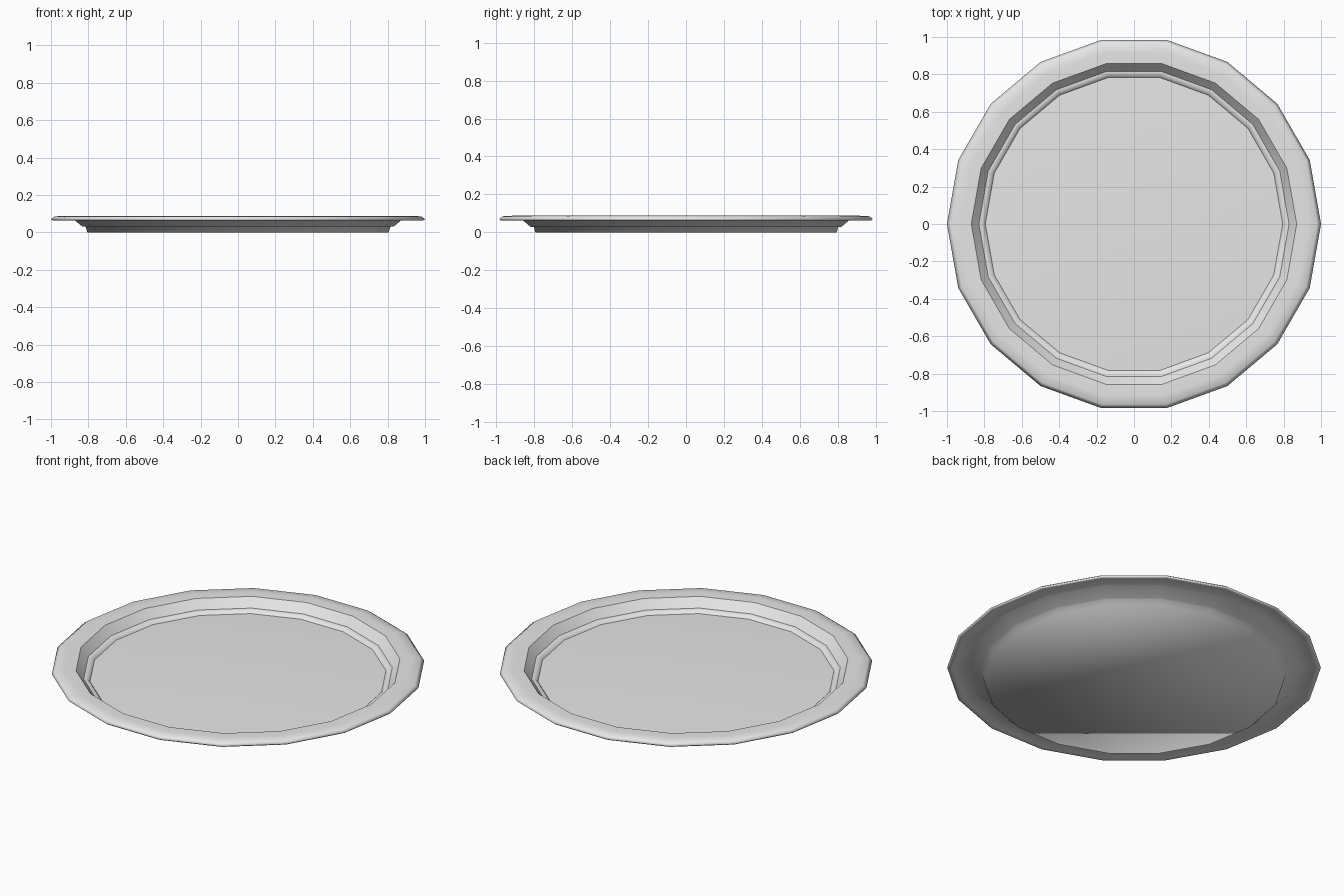
import bpy, bmesh, math

if "Cube" in bpy.data.objects:
    bpy.data.objects.remove(bpy.data.objects["Cube"])

SIDES = 18

# Plate cross-section (radius, height, sharp edge): floor, step, rim, curled lip, underside, foot
profile = [
    (0.795, 0.020, True), (0.803, 0.031, False), (0.82, 0.037, False),
    (0.829, 0.037, True), (0.87, 0.087, True),
    (0.93, 0.088, False), (0.98, 0.085, False),
    (1.0, 0.071, False), (0.99, 0.062, False),
    (0.97, 0.068, False), (0.885, 0.075, False),
    (0.832, 0.030, False), (0.815, 0.030, False), (0.805, 0.0, False),
]
FLOOR_CENTRE = 0.05

bm = bmesh.new()
rings = []
for r, z, _ in profile:
    rings.append([bm.verts.new((r * math.cos(2 * math.pi * i / SIDES),
                                r * math.sin(2 * math.pi * i / SIDES), z))
                  for i in range(SIDES)])
for a, b in zip(rings, rings[1:]):
    for i in range(SIDES):
        j = (i + 1) % SIDES
        bm.faces.new((a[i], a[j], b[j], b[i]))

# Gently crowned eating surface, flat base
centre = bm.verts.new((0, 0, FLOOR_CENTRE))
for i in range(SIDES):
    bm.faces.new((rings[0][i], rings[0][(i + 1) % SIDES], centre))
bm.faces.new(list(reversed(rings[-1])))
bmesh.ops.recalc_face_normals(bm, faces=bm.faces)

# Smooth shading, with creases around the well
for f in bm.faces:
    f.smooth = True
for ring, (_, _, sharp) in zip(rings, profile):
    for i in range(SIDES):
        if sharp:
            bm.edges.get((ring[i], ring[(i + 1) % SIDES])).smooth = False

mesh = bpy.data.meshes.new("plate")
bm.to_mesh(mesh)
bm.free()
plate = bpy.data.objects.new("plate", mesh)
bpy.context.collection.objects.link(plate)

# Single ceramic colour
mat = bpy.data.materials.new("light grey ceramic")
mat.diffuse_color = (0.8, 0.8, 0.8, 1)
mat.use_nodes = True
mat.node_tree.nodes["Principled BSDF"].inputs["Base Color"].default_value = mat.diffuse_color
mesh.materials.append(mat)
